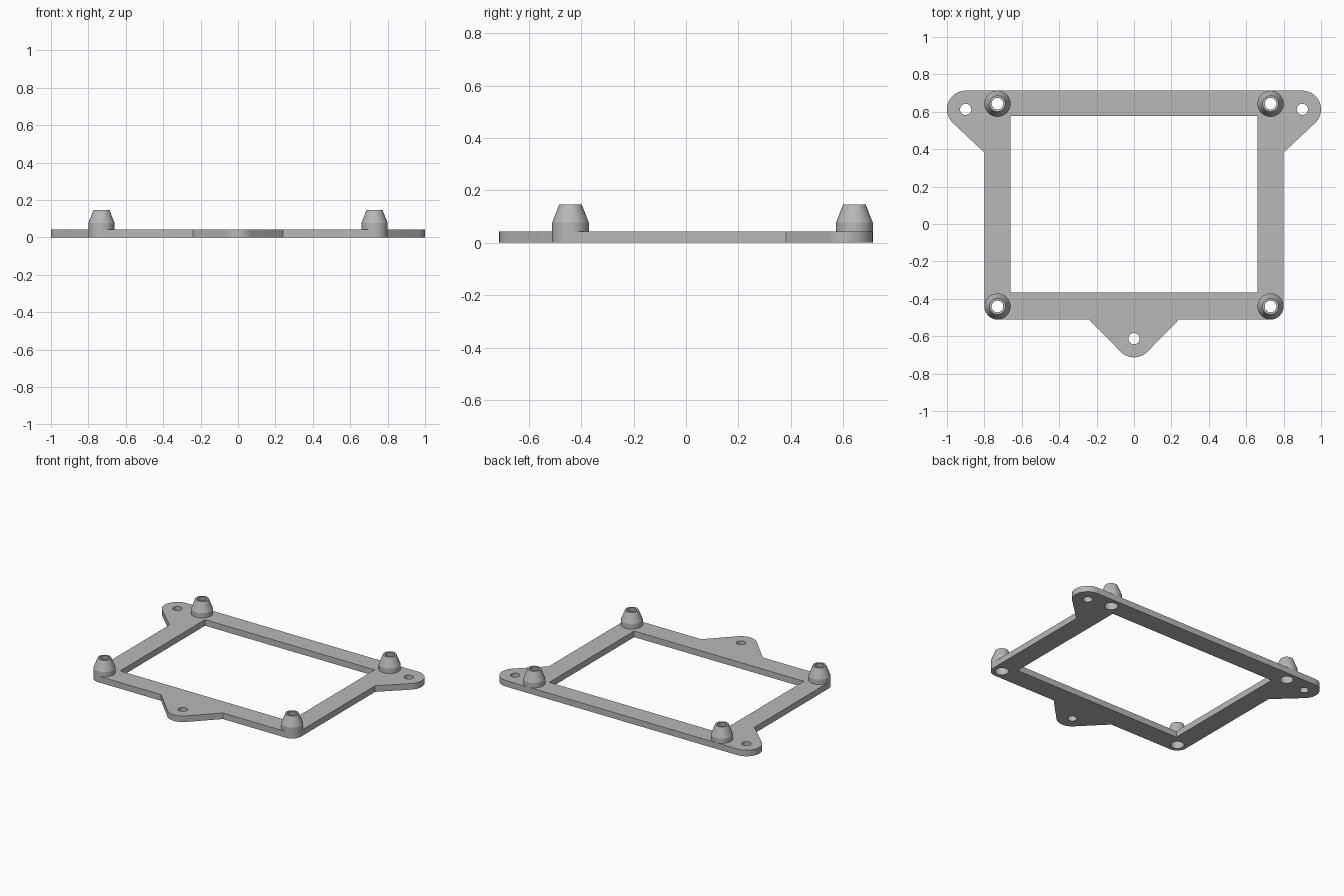
import bpy, bmesh
from math import cos, sin, radians, tau
from mathutils import Matrix

THICK = 0.043            # plate thickness
BOSS_R, BORE_R = 0.07, 0.043
EAR_R, SCREW_R = 0.1, 0.03
BACK, FRONT = 0.713, -0.511
SIDE = 0.8
SEG = 48

cube = bpy.data.objects.get("Cube")
if cube:
    bpy.data.objects.remove(cube, do_unlink=True)

grey = bpy.data.materials.new("plain grey")
grey.use_nodes = True
colour = (0.48, 0.48, 0.48, 1)
grey.diffuse_color = colour
grey.node_tree.nodes["Principled BSDF"].inputs["Base Color"].default_value = colour


def arc(cx, cy, r, start, end):
    n = max(2, round(abs(end - start) / 7.5))
    angles = [radians(start + (end - start) * i / n) for i in range(n + 1)]
    return [(cx + r * cos(a), cy + r * sin(a)) for a in angles]


def circle(cx, cy, r):
    return arc(cx, cy, r, 0, 360)[:-1]


def finish(ob):
    ob.data.materials.clear()
    ob.data.materials.append(grey)
    bpy.ops.object.select_all(action='DESELECT')
    ob.select_set(True)
    bpy.context.view_layer.objects.active = ob
    bpy.ops.object.shade_smooth_by_angle(angle=radians(20))


def plate(name, loops):
    """Extruded flat outline; every loop after the first is a hole."""
    curve = bpy.data.curves.new(name + "_outline", 'CURVE')
    curve.dimensions, curve.fill_mode = '2D', 'BOTH'
    curve.extrude = THICK / 2
    for pts in loops:
        spline = curve.splines.new('POLY')
        spline.points.add(len(pts) - 1)
        for p, (x, y) in zip(spline.points, pts):
            p.co = (x, y, 0, 1)
        spline.use_cyclic_u = True
    helper = bpy.data.objects.new(name + "_helper", curve)
    bpy.context.collection.objects.link(helper)
    deps = bpy.context.evaluated_depsgraph_get()
    mesh = bpy.data.meshes.new_from_object(helper.evaluated_get(deps))
    bpy.data.objects.remove(helper, do_unlink=True)
    bm = bmesh.new()
    bm.from_mesh(mesh)
    bmesh.ops.remove_doubles(bm, verts=bm.verts, dist=1e-5)
    bmesh.ops.translate(bm, verts=bm.verts, vec=(0, 0, THICK / 2))
    bmesh.ops.recalc_face_normals(bm, faces=bm.faces)
    bm.to_mesh(mesh)
    bm.free()
    ob = bpy.data.objects.new(name, mesh)
    bpy.context.collection.objects.link(ob)
    finish(ob)


def lathe(name, profile, x, y):
    """Closed ring-shaped part turned about a vertical axis."""
    bm = bmesh.new()
    rings = [[bm.verts.new((r * cos(tau * i / SEG), r * sin(tau * i / SEG), z))
              for i in range(SEG)] for r, z in profile]
    for a, b in zip(rings, rings[1:] + rings[:1]):
        for i in range(SEG):
            j = (i + 1) % SEG
            bm.faces.new((a[i], a[j], b[j], b[i]))
    bmesh.ops.recalc_face_normals(bm, faces=bm.faces)
    bmesh.ops.transform(bm, matrix=Matrix.Translation((x, y, 0)), verts=bm.verts)
    mesh = bpy.data.meshes.new(name)
    bm.to_mesh(mesh)
    bm.free()
    ob = bpy.data.objects.new(name, mesh)
    bpy.context.collection.objects.link(ob)
    finish(ob)


# Frame outline: right half from the front tab to the rear ear, then mirrored
ear_x, ear_y = 1 - EAR_R, BACK - EAR_R
tab_y = -BACK + EAR_R
boss_x = SIDE - BOSS_R
boss_ys = {"front": FRONT + BOSS_R, "back": BACK - BOSS_R}
half = arc(0, tab_y, EAR_R, -90, -45)
half += [(0.24, FRONT)]
half += arc(boss_x, boss_ys["front"], BOSS_R, -90, 0)
half += [(SIDE, 0.382)]
half += arc(ear_x, ear_y, EAR_R, -45, 90)
outline = half + [(-x, y) for x, y in reversed(half[1:])]

# Window, screw holes and boss bores
window = [(-0.66, -0.367), (0.66, -0.367), (0.66, 0.577), (-0.66, 0.577)]
holes = [window, circle(0, tab_y, SCREW_R)]
for s in (-1, 1):
    holes.append(circle(s * ear_x, ear_y, SCREW_R))
    holes += [circle(s * boss_x, y, BORE_R) for y in boss_ys.values()]
plate("mounting_frame", [outline] + holes)

# Four hollow tapered standoffs
profile = [(BORE_R, THICK), (BOSS_R, THICK), (BOSS_R, 0.077), (0.043, 0.146),
           (0.031, 0.146), (BORE_R, 0.077)]
for side, s in (("left", 1), ("right", -1)):
    for end, y in boss_ys.items():
        lathe(f"{end}_{side}_standoff", profile, s * boss_x, y)
